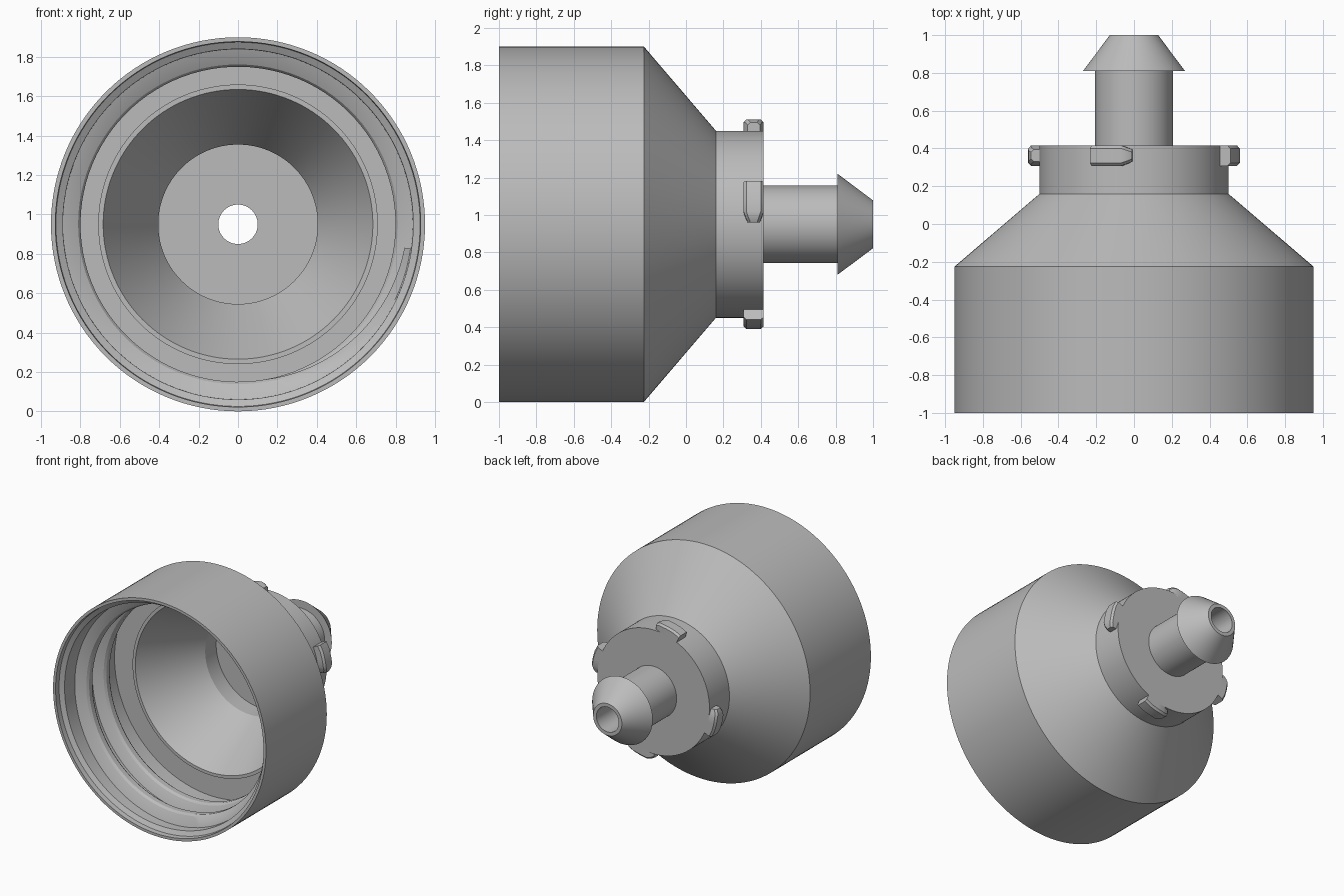
import bpy, bmesh, math

if "Cube" in bpy.data.objects:
    bpy.data.objects.remove(bpy.data.objects["Cube"])

AXIS_Z = 0.95   # height of the turning axis, which runs along y

grey = bpy.data.materials.new("plain grey")
grey.diffuse_color = (0.5, 0.5, 0.5, 1)
grey.use_nodes = True
grey.node_tree.nodes["Principled BSDF"].inputs["Base Color"].default_value = grey.diffuse_color


def place(r, a, y):
    return (r * math.cos(a), y, AXIS_Z + r * math.sin(a))


def sweep(name, sections, closed):
    """Skin a row of equal-sized closed sections; cap the ends if not a loop."""
    bm = bmesh.new()
    rows = [[bm.verts.new(p) for p in s] for s in sections]
    n = len(rows[0])
    for i in range(len(rows) if closed else len(rows) - 1):
        a, b = rows[i], rows[(i + 1) % len(rows)]
        for j in range(n):
            k = (j + 1) % n
            bm.faces.new((a[j], a[k], b[k], b[j]))
    if not closed:
        bm.faces.new(rows[0])
        bm.faces.new(rows[-1][::-1])
    bmesh.ops.recalc_face_normals(bm, faces=bm.faces)
    mesh = bpy.data.meshes.new(name)
    bm.to_mesh(mesh)
    bm.free()
    mesh.materials.append(grey)
    obj = bpy.data.objects.new(name, mesh)
    bpy.context.collection.objects.link(obj)
    bpy.ops.object.select_all(action='DESELECT')
    obj.select_set(True)
    bpy.context.view_layer.objects.active = obj
    bpy.ops.object.shade_smooth_by_angle(angle=math.radians(28))
    return obj


# Hollow cap body, shoulder, neck and barbed spout: one turned (y, r) profile
profile = [
    (-1, 0.95), (-0.225, 0.95), (0.16, 0.50), (0.415, 0.50),      # outside
    (0.415, 0.207), (0.81, 0.207), (0.81, 0.27), (1, 0.128),      # spout, barb
    (1, 0.10), (0.30, 0.10),                                      # bore
    (0.30, 0.405), (0.16, 0.405), (-0.33, 0.685),                 # inner funnel
    (-0.33, 0.71), (-0.31, 0.71), (-0.31, 0.885),                 # seat and lip
    (-0.94, 0.89), (-0.96, 0.925), (-1, 0.928),                   # inner wall, mouth
]
SEG = 128
sweep("adapter_body",
      [[place(r, 2 * math.pi * i / SEG, y) for y, r in profile] for i in range(SEG)],
      True)

# Internal screw thread with a long tapered lead-in
PITCH, TURNS, STEPS = 0.22, 2.0, 200
thread = []
for i in range(STEPS + 1):
    turn = TURNS * i / STEPS
    a = math.radians(-8) - 2 * math.pi * turn
    y = -0.84 + PITCH * turn
    grow = min(1, 0.4 + turn * 3, 0.15 + (TURNS - turn) * 8)
    crest = 0.89 - 0.09 * grow
    thread.append([place(r, a, y + dy) for r, dy in (
        (0.905, -0.08), (0.885, -0.075), (crest + 0.012, -0.038), (crest, -0.02),
        (crest, 0.02), (crest + 0.012, 0.038), (0.885, 0.075), (0.905, 0.08))])
sweep("inner_thread", thread, False)

# Four bayonet lugs round the neck, each with one bevelled end
for q in range(4):
    lug = []
    for deg, r, y0, y1 in ((1, 0.545, 0.33, 0.395), (4, 0.56, 0.318, 0.405),
                           (7, 0.565, 0.308, 0.415), (13, 0.565, 0.308, 0.415),
                           (19, 0.565, 0.308, 0.415), (24.5, 0.56, 0.308, 0.415)):
        a = math.radians(deg + 90 * q)
        lug.append([place(0.485, a, y0), place(r - 0.015, a, y0), place(r, a, y0 + 0.015),
                    place(r, a, y1 - 0.015), place(r - 0.015, a, y1), place(0.485, a, y1)])
    sweep(f"neck_lug_{q + 1}", lug, False)
